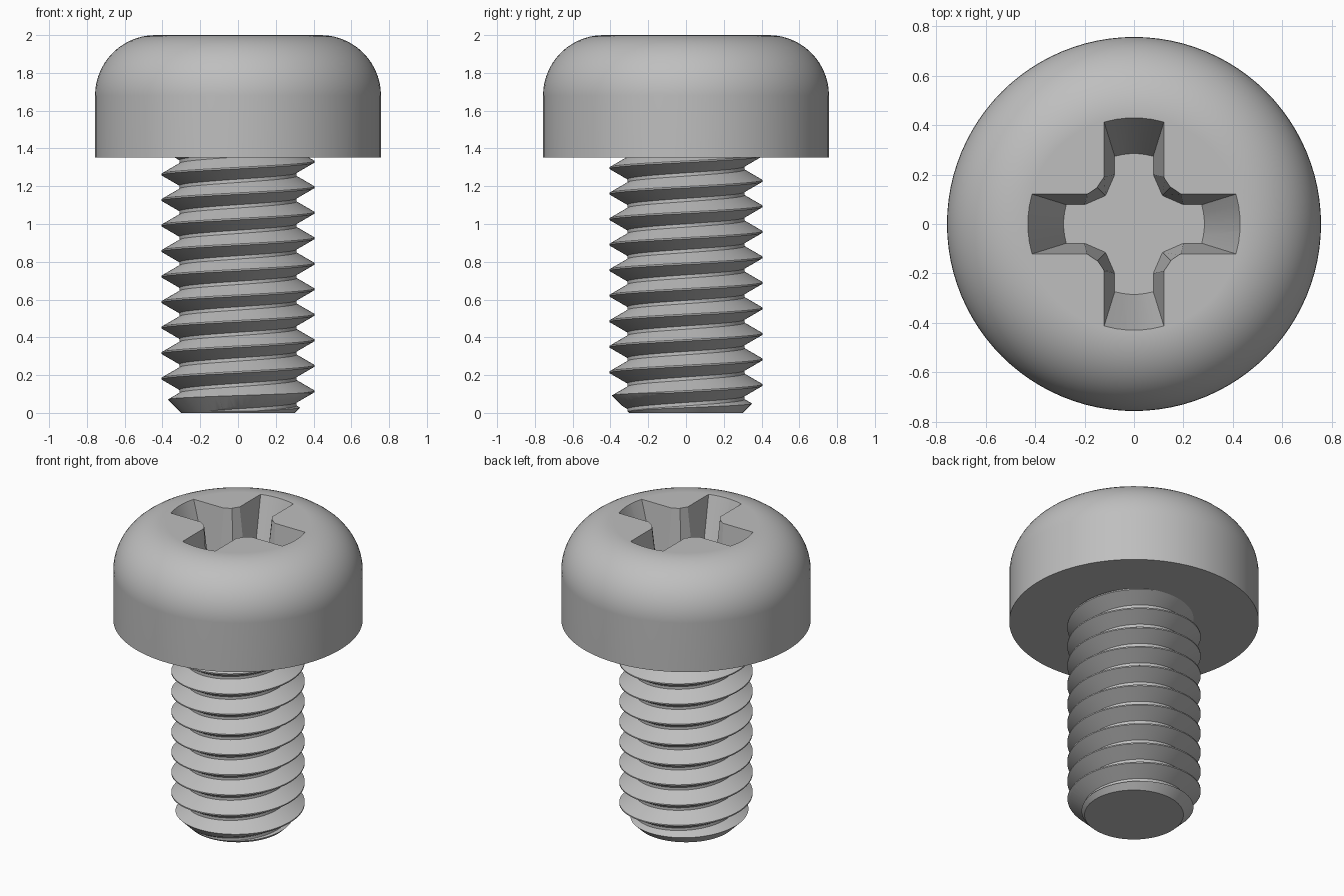
import bpy, bmesh
from math import pi, cos, sin, radians, atan2, hypot

cube = bpy.data.objects.get("Cube")
if cube:
    bpy.data.objects.remove(cube, do_unlink=True)

# Main dimensions
HEAD_R, HEAD_Z, TOP_Z, FILLET = 0.757, 1.352, 2.0, 0.32
MAJOR, MINOR, PITCH, CHAMFER_R = 0.405, 0.31, 0.1351, 0.3
RECESS_DEPTH = 0.43
SEGMENTS = 96

steel = bpy.data.materials.new("plain_grey_steel")
steel.use_nodes = True
GREY = (0.52, 0.52, 0.52, 1)
steel.diffuse_color = GREY
steel.node_tree.nodes["Principled BSDF"].inputs["Base Color"].default_value = GREY


def make_object(name, bm):
    bmesh.ops.recalc_face_normals(bm, faces=bm.faces)
    mesh = bpy.data.meshes.new(name)
    bm.to_mesh(mesh)
    bm.free()
    mesh.materials.append(steel)
    obj = bpy.data.objects.new(name, mesh)
    bpy.context.collection.objects.link(obj)
    return obj


def loft(name, rings):
    """Closed solid through rings that have equal point counts."""
    bm = bmesh.new()
    loops = [[bm.verts.new(p) for p in ring] for ring in rings]
    n = len(loops[0])
    for a, b in zip(loops, loops[1:]):
        for i in range(n):
            j = (i + 1) % n
            bm.faces.new((a[i], a[j], b[j], b[i]))
    bm.faces.new(loops[0])
    bm.faces.new(loops[-1])
    return make_object(name, bm)


def lathe(name, profile):
    angles = [2 * pi * i / SEGMENTS for i in range(SEGMENTS)]
    return loft(name, [[(r * cos(a), r * sin(a), z) for a in angles] for r, z in profile])


def select_only(obj):
    bpy.ops.object.select_all(action='DESELECT')
    obj.select_set(True)
    bpy.context.view_layer.objects.active = obj


def apply_boolean(obj, cutter, operation):
    mod = obj.modifiers.new("cut", 'BOOLEAN')
    mod.operation, mod.solver, mod.object = operation, 'EXACT', cutter
    select_only(obj)
    bpy.ops.object.modifier_apply(modifier=mod.name)
    bpy.data.objects.remove(cutter, do_unlink=True)


def finish(obj, angle):
    select_only(obj)
    bpy.ops.object.shade_smooth_by_angle(angle=radians(angle))
    mod = obj.modifiers.new("clean_normals", 'WEIGHTED_NORMAL')
    mod.keep_sharp = True


# Head: straight wall with a rounded upper edge
STEPS = 14
profile = [(HEAD_R, HEAD_Z)]
for k in range(STEPS + 1):
    a = pi / 2 * k / STEPS
    profile.append((HEAD_R - FILLET * (1 - cos(a)), TOP_Z - FILLET * (1 - sin(a))))
head = lathe("head", profile)


# Cross recess: tapered four-armed cutter, f = 0 at the floor and 1 at the top
def recess_ring(f):
    mix = lambda low, high: low + (high - low) * f
    half, reach = mix(0.078, 0.121), mix(0.285, 0.43)
    root, corner = mix(0.2, 0.19), mix(0.115, 0.148)
    spread = atan2(half, (reach ** 2 - half ** 2) ** 0.5)
    arm = [(root, -half)]
    arm += [(reach * cos(spread * t), reach * sin(spread * t))
            for t in (-1, -0.6, -0.2, 0.2, 0.6, 1)]
    arm += [(root, half), (corner, corner)]
    z = TOP_Z - RECESS_DEPTH * (1 - f)
    points = []
    for quarter in range(4):
        c, s = cos(quarter * pi / 2), sin(quarter * pi / 2)
        points += [(x * c - y * s, x * s + y * c, z) for x, y in arm]
    return points


recess = loft("recess_cutter", [recess_ring(0), recess_ring(1.1)])
apply_boolean(head, recess, 'DIFFERENCE')
finish(head, 20)

# Threaded shank: helical columns, each one pitch higher after a full turn
flank = (MAJOR - MINOR) * 0.577
crest = 0.008
tooth = [(MAJOR, -crest / 2), (MAJOR, crest / 2),
         (MINOR, crest / 2 + flank), (MINOR, PITCH - crest / 2 - flank)]
TURNS = 14
START_Z = 0.114 - 3 * PITCH

bm = bmesh.new()
columns = []
for j in range(SEGMENTS):
    a = 2 * pi * j / SEGMENTS
    columns.append([bm.verts.new((r * cos(a), r * sin(a),
                                  START_Z + PITCH * (turn + j / SEGMENTS) + z))
                    for turn in range(TURNS) for r, z in tooth])
for j in range(SEGMENTS):
    here = columns[j]
    after = columns[j + 1] if j + 1 < SEGMENTS else columns[0][len(tooth):]
    for i in range(min(len(here), len(after)) - 1):
        bm.faces.new((here[i], after[i], after[i + 1], here[i + 1]))
# Close both open ends with fans
centre_low = bm.verts.new((0, 0, START_Z))
centre_high = bm.verts.new((0, 0, START_Z + PITCH * TURNS))
for edge in [e for e in bm.edges if e.is_boundary]:
    low = edge.verts[0].co.z < HEAD_Z / 2
    bm.faces.new((*edge.verts, centre_low if low else centre_high))
shank = make_object("threaded_shank", bm)

# Trim the shank to length with a chamfered tip
grow = 0.45 - CHAMFER_R
blank = lathe("shank_blank", [(CHAMFER_R, 0), (CHAMFER_R + grow, grow),
                              (CHAMFER_R + grow, HEAD_Z + 0.004)])
apply_boolean(shank, blank, 'INTERSECT')
finish(shank, 20)
